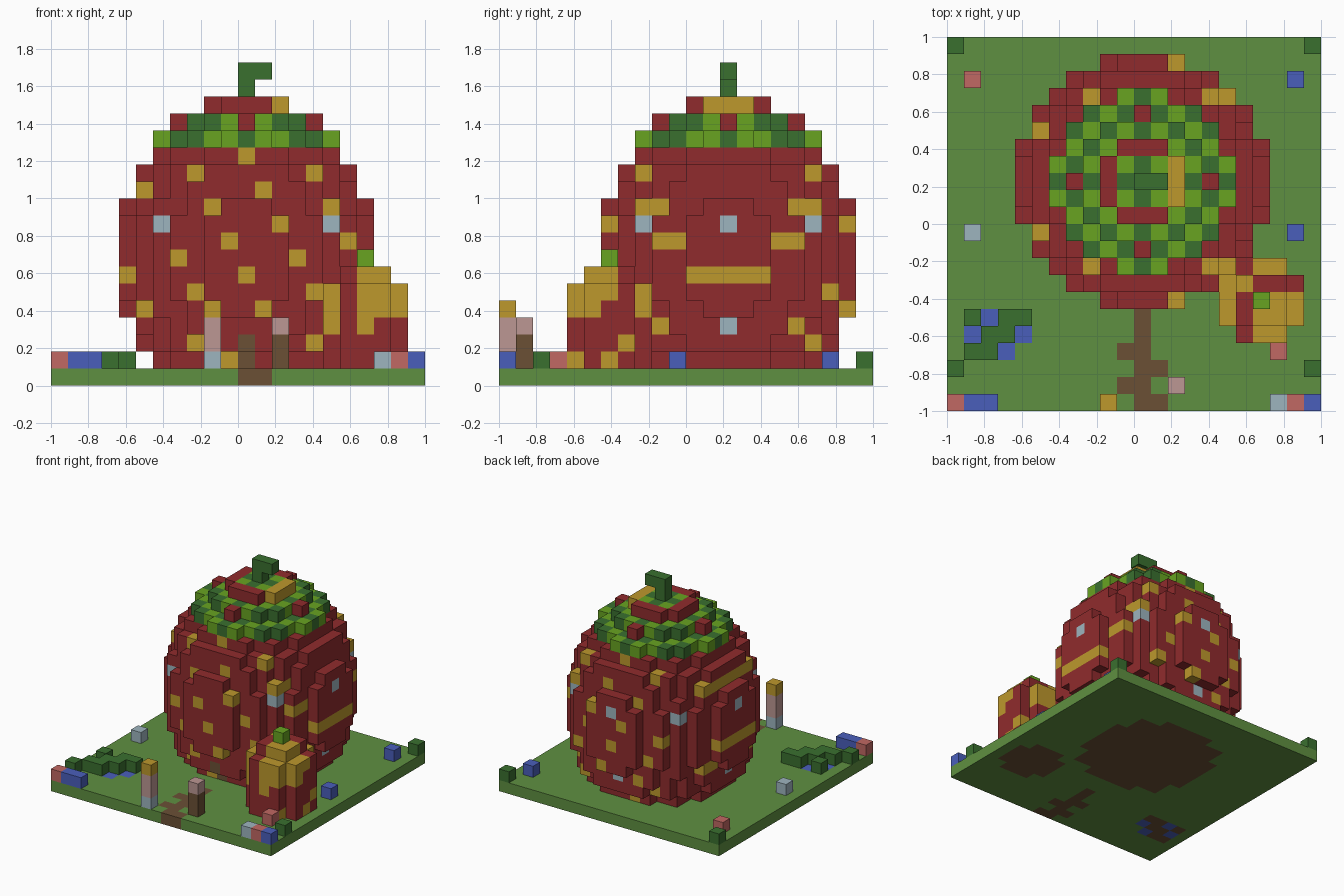
import bpy, bmesh

old = bpy.data.objects.get("Cube")
if old:
    bpy.data.objects.remove(old, do_unlink=True)

SIDE = 22
V = 2 / SIDE
COLOURS = {
    "grass": (95, 144, 65), "red": (144, 43, 45), "yellow": (189, 152, 44),
    "dark_green": (58, 112, 47), "light_green": (104, 164, 33),
    "blue": (74, 95, 187), "pale_blue": (158, 181, 191),
    "coral": (193, 104, 99), "pale_pink": (188, 151, 147), "brown": (107, 80, 53),
}
NAMES = list(COLOURS)
MATERIALS = []
for name, rgb in COLOURS.items():
    mat = bpy.data.materials.new(name)
    mat.use_nodes = True
    col = [((c / 255 + 0.055) / 1.055) ** 2.4 for c in rgb] + [1]
    mat.diffuse_color = col
    bsdf = next(n for n in mat.node_tree.nodes if n.type == "BSDF_PRINCIPLED")
    bsdf.inputs["Base Color"].default_value = col
    bsdf.inputs["Roughness"].default_value = 0.9
    MATERIALS.append(mat)

filled = set()
parts = {}


def put(part, cell, colour):
    """Claim a block of the grid for a part, unless it is taken."""
    if cell not in filled:
        filled.add(cell)
        parts.setdefault(part, {})[cell] = colour


def disc(r2):
    """Offsets of all blocks inside a circle of squared radius r2."""
    r = int(r2 ** 0.5)
    return [(x, y) for x in range(-r, r + 1) for y in range(-r, r + 1)
            if x * x + y * y <= r2]


# Large berry house: one disc per layer
CX, CY = 11, 13
RADII = [33, 41, 46, 51, 55, 55, 55, 55, 55, 51, 46, 41, 33, 26, 16, 6]
LEAF = {14: 26, 15: 15, 16: 3}


def house_colour(x, y, k):
    r2 = x * x + y * y
    if r2 <= LEAF.get(k, -1):
        return "dark_green" if (x + y) % 2 else "light_green"
    if x == 0 and y < 0 and k < 3:
        return "brown"                                    # door
    window = (x == 0 and y > 0) or y == 0
    if k in (3, 9) and window and r2 >= 36:
        return "pale_blue"
    if k == 9 and abs(x) == 5 and abs(y) == 5:
        return "pale_blue"
    shift = 4 if k == 2 else 3 * k + 3
    return "yellow" if (x - shift) % 7 == 0 else "red"    # seeds


for k, r2 in enumerate(RADII, 1):
    for x, y in disc(r2):
        put("berry_house", (CX + x, CY + y, k), house_colour(x, y, k))

# Hooked stem
for cell in ((CX, CY, 17), (CX, CY, 18), (CX + 1, CY, 18)):
    put("stem", cell, "dark_green")

# Small berry in front of the house
SX, SY = 18, 6
for k in range(1, 7):
    for x, y in disc(5 if k < 6 else 2):
        if k >= 4:
            seed = x != -1 and not (y == 1 and x >= 0) or (x == -1 and y == 1)
            seed = seed and not (k == 4 and x == 2 and y > -1)
        else:
            seed = (x + 2 * y + 3 * k) % 5 == 0
        put("small_berry", (SX + x, SY + y, k), "yellow" if seed else "red")
put("small_berry_leaf", (SX, SY, 7), "light_green")

# Lamp posts
for k, c in enumerate(("pale_blue", "pale_pink", "pale_pink", "yellow"), 1):
    put("tall_post", (9, 0, k), c)
for k, c in enumerate(("brown", "brown", "pale_pink"), 1):
    put("short_post", (13, 1, k), c)

# Bushes around the pond
POND = {(2, 5), (1, 4), (4, 4), (3, 3)}
BUSH = {(x, y) for x in range(1, 5) for y in range(3, 6)} - POND - {(4, 3)}
for x, y in BUSH:
    put("pond_bush", (x, y, 1), "dark_green")

# Corner shrubs and flowers
for x in (0, 21):
    for y in (2, 21):
        put("corner_shrub", (x, y, 1), "dark_green")
FLOWERS = {
    "coral": [(0, 0), (20, 0), (19, 3), (1, 19)],
    "blue": [(1, 0), (2, 0), (21, 0), (20, 10), (20, 19)],
    "pale_blue": [(19, 0), (1, 10)],
}
for c, spots in FLOWERS.items():
    for x, y in spots:
        put("flowers", (x, y, 1), c)

# Ground slab with path, pond and soil below the buildings
PATH = {(11, y) for y in range(6)} | {(10, 3), (10, 1), (12, 2), (12, 0)}
SOIL = {(CX + x, CY + y) for x, y in disc(33)}
SOIL |= {(SX + x, SY + y) for x, y in disc(5)} | PATH | BUSH
for x in range(SIDE):
    for y in range(SIDE):
        spot = (x, y)
        c = "blue" if spot in POND else "brown" if spot in SOIL else "grass"
        put("ground", (x, y, 0), c)


def build(name, cells):
    """Make the outer faces of a part's blocks."""
    bm = bmesh.new()
    verts = {}

    def vert(p):
        if p not in verts:
            verts[p] = bm.verts.new((p[0] * V - 1, p[1] * V - 1, p[2] * V))
        return verts[p]

    for cell, colour in cells.items():
        for axis in range(3):
            for side in (0, 1):
                near = list(cell)
                near[axis] += 2 * side - 1
                if tuple(near) in filled:
                    continue
                ring = []
                for a, b in ((0, 0), (1, 0), (1, 1), (0, 1)):
                    p = list(cell)
                    p[axis] += side
                    p[(axis + 1) % 3] += a
                    p[(axis + 2) % 3] += b
                    ring.append(vert(tuple(p)))
                face = bm.faces.new(ring if side else ring[::-1])
                face.material_index = NAMES.index(colour)
    mesh = bpy.data.meshes.new(name)
    bm.to_mesh(mesh)
    bm.free()
    for mat in MATERIALS:
        mesh.materials.append(mat)
    bpy.context.collection.objects.link(bpy.data.objects.new(name, mesh))


for part, cells in parts.items():
    build(part, cells)
